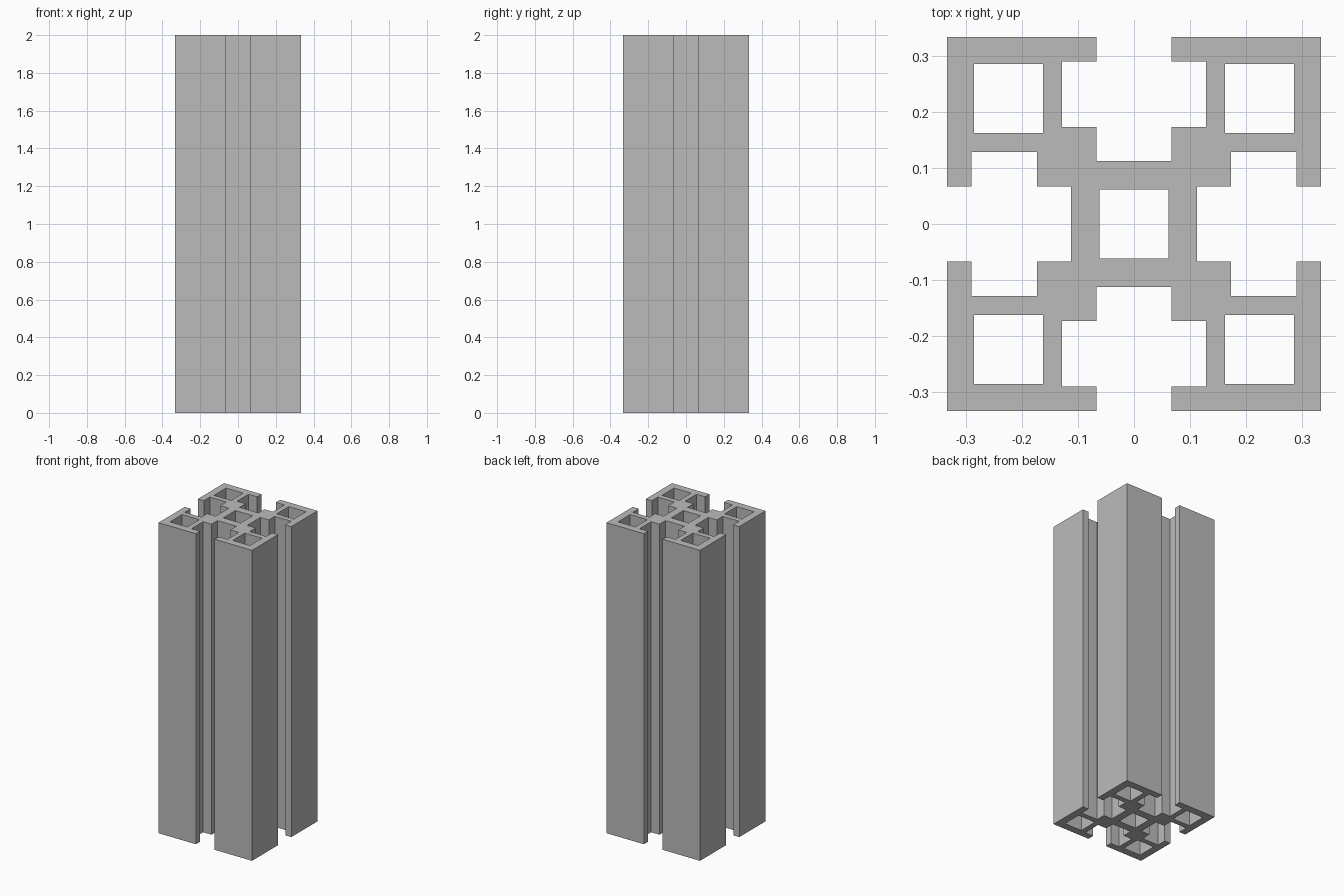
import bpy
import bmesh
from mathutils import Matrix, Vector

cube = bpy.data.objects.get("Cube")
if cube:
    bpy.data.objects.remove(cube, do_unlink=True)

HEIGHT = 2.0
OUTER = 0.333      # half width of the bar
GAP = 0.067        # half width of the slot mouth
LIP = 0.290        # inner face of the slot lips
POCKET = 0.128     # half width of the slot chamber
STEP = 0.173       # chamber floor
FLOOR = 0.112      # bottom of the slot
HOLE = 0.0615      # half width of every hollow
HOLE_CENTRE = 0.2235

# Plain aluminium
metal = bpy.data.materials.new("aluminium_grey")
metal.use_nodes = True
colour = (0.5, 0.5, 0.5, 1.0)
metal.diffuse_color = colour
metal.node_tree.nodes["Principled BSDF"].inputs["Base Color"].default_value = colour

# One corner of the outline, from one slot floor to the next
half = [(FLOOR, GAP), (STEP, GAP), (STEP, POCKET), (LIP, POCKET), (LIP, GAP), (OUTER, GAP)]
corner = half + [(OUTER, OUTER)] + [(y, x) for x, y in reversed(half)]


def add_loop(bm, points):
    verts = [bm.verts.new((x, y, 0)) for x, y in points]
    for a, b in zip(verts, verts[1:] + verts[:1]):
        bm.edges.new((a, b))


def square(cx, cy):
    return [(cx + sx * HOLE, cy + sy * HOLE) for sx, sy in ((-1, -1), (1, -1), (1, 1), (-1, 1))]


# Cross-section: outline turned four times, central and corner hollows
bm = bmesh.new()
outline = []
for turn in range(4):
    spin = Matrix.Rotation(turn * 1.5707963, 2)
    outline += [tuple(spin @ Vector(p)) for p in corner]
    add_loop(bm, square(*(spin @ Vector((HOLE_CENTRE, HOLE_CENTRE)))))
add_loop(bm, outline)
add_loop(bm, square(0, 0))
bmesh.ops.triangle_fill(bm, edges=bm.edges[:], use_beauty=True, use_dissolve=False)

# Extrude the section to full height
result = bmesh.ops.extrude_face_region(bm, geom=bm.faces[:], use_keep_orig=True)
top = [g for g in result["geom"] if isinstance(g, bmesh.types.BMVert)]
bmesh.ops.translate(bm, verts=top, vec=(0, 0, HEIGHT))
bmesh.ops.recalc_face_normals(bm, faces=bm.faces[:])

mesh = bpy.data.meshes.new("slotted_bar")
bm.to_mesh(mesh)
bm.free()
mesh.materials.append(metal)
bar = bpy.data.objects.new("slotted_bar", mesh)
bpy.context.collection.objects.link(bar)
